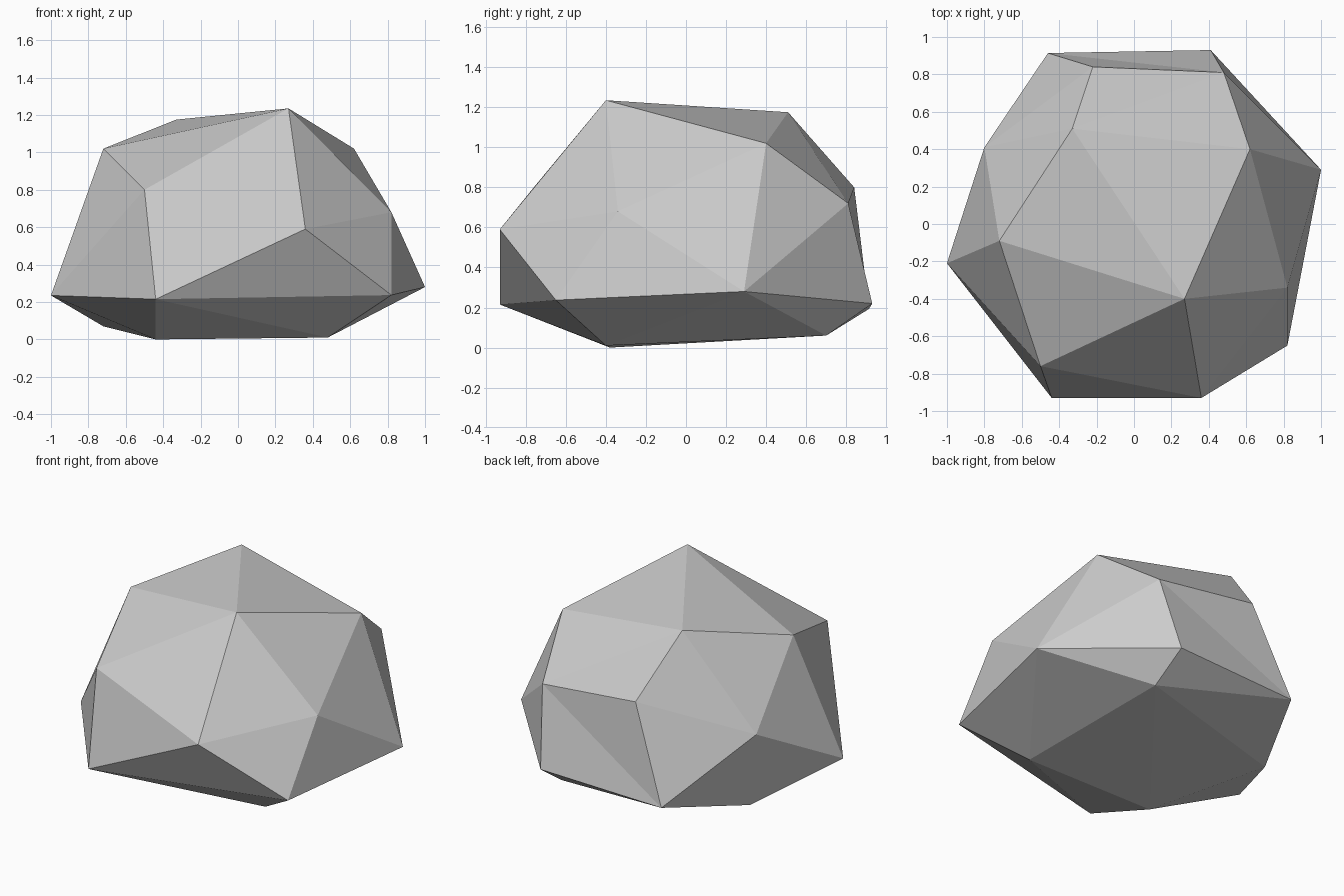
import bpy
import bmesh

if "Cube" in bpy.data.objects:
    bpy.data.objects.remove(bpy.data.objects["Cube"])

# Corners of the boulder, grouped by height
crown = [(0.27, -0.40, 1.235), (-0.33, 0.51, 1.175), (0.62, 0.40, 1.02), (-0.72, -0.09, 1.02)]
shoulder = [(-0.50, -0.76, 0.80), (-0.22, 0.84, 0.80), (0.48, 0.81, 0.72),
            (0.82, -0.34, 0.68), (0.36, -0.93, 0.59), (-0.80, 0.41, 0.575)]
rim = [(1.0, 0.29, 0.28), (0.82, -0.65, 0.237), (-0.44, -0.93, 0.215),
       (-1.0, -0.21, 0.235), (-0.46, 0.914, 0.193), (0.41, 0.93, 0.22)]
foot = [(-0.44, -0.38, 0.0), (0.48, -0.40, 0.01), (0.42, 0.70, 0.06), (-0.72, 0.36, 0.07)]

# Faceted boulder body: wrap the corners in a hull
bm = bmesh.new()
corners = {p: bm.verts.new(p) for p in crown + shoulder + rim + foot}
bmesh.ops.convex_hull(bm, input=bm.verts[:])

# Shallow crease across the back facet
ridge = bm.edges.get((corners[shoulder[1]], corners[rim[5]]))
if ridge:
    bmesh.utils.edge_rotate(ridge, True)
bmesh.ops.recalc_face_normals(bm, faces=bm.faces[:])

mesh = bpy.data.meshes.new("boulder")
bm.to_mesh(mesh)
bm.free()

# Plain stone colour
stone = bpy.data.materials.new("stone_grey")
stone.diffuse_color = (0.6, 0.6, 0.6, 1.0)
stone.use_nodes = True
stone.node_tree.nodes["Principled BSDF"].inputs["Base Color"].default_value = stone.diffuse_color
mesh.materials.append(stone)

boulder = bpy.data.objects.new("boulder", mesh)
bpy.context.collection.objects.link(boulder)
